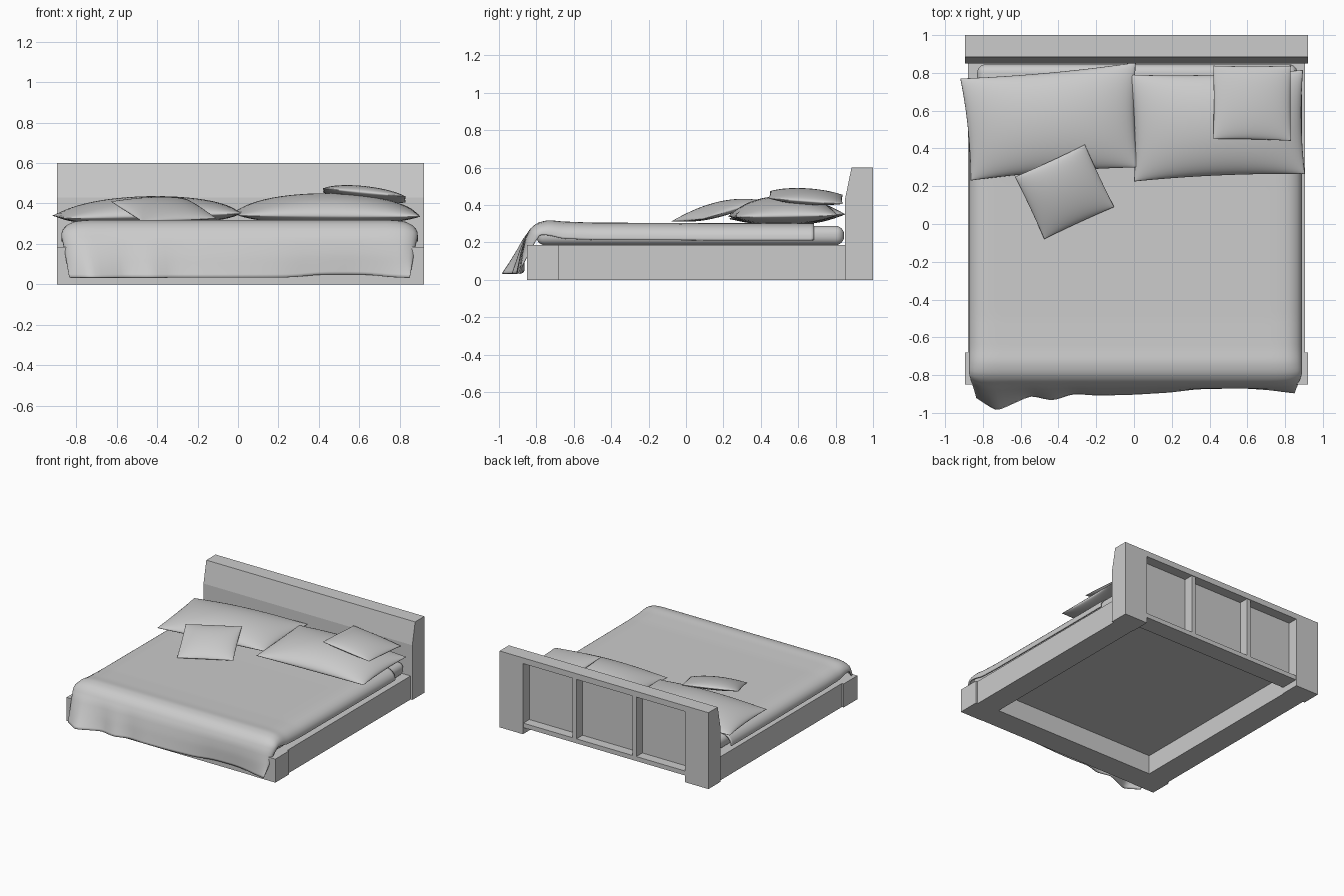
import bpy, bmesh, math
from mathutils import Vector

if "Cube" in bpy.data.objects:
    bpy.data.objects.remove(bpy.data.objects["Cube"])

CX = 0.0125  # centre line of the frame


def finish(name, bm, smooth=False):
    bmesh.ops.recalc_face_normals(bm, faces=bm.faces)
    me = bpy.data.meshes.new(name)
    bm.to_mesh(me)
    bm.free()
    ob = bpy.data.objects.new(name, me)
    bpy.context.collection.objects.link(ob)
    if smooth:
        me.polygons.foreach_set("use_smooth", [True] * len(me.polygons))
    return ob


def box(name, x0, x1, y0, y1, z0, z1):
    bm = bmesh.new()
    bmesh.ops.create_cube(bm, size=1)
    for v in bm.verts:
        v.co = ((x0 + x1) / 2 + v.co.x * (x1 - x0), (y0 + y1) / 2 + v.co.y * (y1 - y0),
                (z0 + z1) / 2 + v.co.z * (z1 - z0))
    return finish(name, bm)


def extrude_x(name, profile, x0, x1):
    """Extrude a (y, z) outline along x."""
    bm = bmesh.new()
    f = bm.faces.new([bm.verts.new((x0, y, z)) for y, z in profile])
    new = bmesh.ops.extrude_face_region(bm, geom=[f])["geom"]
    bmesh.ops.translate(bm, vec=(x1 - x0, 0, 0),
                        verts=[g for g in new if isinstance(g, bmesh.types.BMVert)])
    return finish(name, bm)


def lerp_points(pts, t):
    """Piecewise linear lookup: pts are (t, value...) tuples."""
    for a, b in zip(pts, pts[1:]):
        if t <= b[0]:
            k = max(0, (t - a[0]) / (b[0] - a[0]))
            return [p + (q - p) * k for p, q in zip(a[1:], b[1:])]
    return list(pts[-1][1:])


def sheet(bm, nu, nv, fn):
    rows = [[bm.verts.new(fn(i / nu, j / nv)) for i in range(nu + 1)] for j in range(nv + 1)]
    for r0, r1 in zip(rows, rows[1:]):
        for i in range(nu):
            bm.faces.new((r0[i], r0[i + 1], r1[i + 1], r1[i]))


def pillow(name, corners, up, down, pinch, floor=0.0, n=28):
    """Stuffed pillow; corners run front-left, front-right, back-right, back-left."""
    a, b, c, d = (Vector(p) for p in corners)
    normal = (b - a).cross(d - a).normalized()
    bm = bmesh.new()
    for side, t in ((1, up), (-1, down)):
        def point(s, r):
            u, v = -math.cos(s * math.pi), -math.cos(r * math.pi)
            pu = u * (1 - pinch * (1 - v * v))
            pv = v * (1 - pinch * 1.5 * (1 - u * u))
            k, m = (pu + 1) / 2, (pv + 1) / 2
            p = a.lerp(b, k).lerp(d.lerp(c, k), m)
            h = t * (max(0, 1 - u * u) * max(0, 1 - v * v)) ** 0.55
            p = p + normal * side * h
            p.z = max(p.z, floor)
            return p
        sheet(bm, n, n, point)
    bmesh.ops.remove_doubles(bm, verts=bm.verts, dist=1e-5)
    return finish(name, bm, True)


# headboard: slanted front, hollow back with legs and dividers
front = [(0.85, 0.43), (0.885, 0.6), (1.0, 0.6)]
for s, side in ((-1, "left"), (1, "right")):
    xs = sorted((CX + s * 0.9075, CX + s * 0.705))
    extrude_x(f"headboard_leg_{side}", [(0.85, 0)] + front + [(1.0, 0)], *xs)
    box(f"headboard_divider_{side}", CX + s * 0.26 - 0.017, CX + s * 0.26 + 0.017, 0.9, 0.995, 0.07, 0.56)
extrude_x("headboard_panel", [(0.85, 0.05)] + front + [(1.0, 0.555), (0.92, 0.555), (0.92, 0.05)],
          CX - 0.705, CX + 0.705)
box("headboard_bottom_rail", CX - 0.705, CX + 0.705, 0.9, 0.995, 0.05, 0.085)

# bed frame: rails, front legs and two base panels
for s, side in ((-1, "left"), (1, "right")):
    box(f"side_rail_{side}", *sorted((CX + s * 0.8925, CX + s * 0.71)), -0.68, 0.85, 0, 0.185)
    box(f"front_leg_{side}", *sorted((CX + s * 0.9075, CX + s * 0.71)), -0.85, -0.68, 0, 0.185)
    box(f"base_panel_{side}", *sorted((CX, CX + s * 0.71)), -0.67, 0.86, 0.15, 0.183)
box("front_rail", CX - 0.71, CX + 0.71, -0.847, -0.66, 0, 0.185)

# mattress
mattress = box("mattress", -0.83, 0.865, -0.8, 0.845, 0.186, 0.288)
bev = mattress.modifiers.new("bevel", "BEVEL")
bev.width, bev.segments = 0.045, 6
mattress.data.polygons.foreach_set("use_smooth", [True] * 6)

# duvet: path along the bed (t, y, z, hang) and drop over both sides
path = [(0, 0.69, 0.303, 0), (0.3, 0.2, 0.303, 0), (0.6, -0.5, 0.306, 0), (0.7, -0.66, 0.312, 0),
        (0.75, -0.735, 0.32, 0.1), (0.79, -0.795, 0.306, 0.3), (0.83, -0.836, 0.272, 0.6),
        (0.87, -0.86, 0.22, 0.85), (0.92, -0.872, 0.14, 1), (1, -0.875, 0.03, 1)]
section = [(0, 0.0, 0.0), (0.7, 0.76, 0.0), (0.78, 0.82, 0.008), (0.85, 0.86, 0.03),
           (0.92, 0.88, 0.06), (1, 0.882, 0.095)]
hem = [(-0.88, -0.92), (-0.76, -0.995), (-0.66, -0.95), (-0.57, -0.91), (-0.45, -0.94), (-0.34, -0.9),
       (-0.2, -0.91), (0, -0.905), (0.2, -0.893), (0.35, -0.875), (0.6, -0.87), (0.75, -0.88), (0.9, -0.9)]


def duvet_point(s, t):
    u = 2 * s - 1
    y, z, hang = lerp_points(path, t)
    x, drop = lerp_points(section, abs(u))
    x = math.copysign(x, u) + 0.008
    f = max(0, (t - 0.84) / 0.16)
    y += (lerp_points(hem, x)[0] + 0.875) * f ** 1.3
    x *= 1 - 0.045 * f
    # hem lifts where it tucks under on the right
    z += 0.015 * f * math.exp(-((x - 0.52) / 0.2) ** 4)
    return x, y + drop * hang * (1 - f) * 0.9, z - drop * (1 - hang)


bm = bmesh.new()
sheet(bm, 64, 70, duvet_point)
duvet = finish("duvet", bm, True)
if duvet.data.polygons[len(duvet.data.polygons) // 3].normal.z < 0:
    duvet.data.flip_normals()
sm = duvet.modifiers.new("soften", "SMOOTH")
sm.factor, sm.iterations = 0.5, 3
sol = duvet.modifiers.new("thickness", "SOLIDIFY")
sol.thickness, sol.offset = 0.008, -1

# pillows and cushions
pillow("pillow_left", [(-0.865, 0.23, 0.325), (0.02, 0.30, 0.35), (0.01, 0.855, 0.35), (-0.92, 0.77, 0.34)],
       0.095, 0.05, 0.03, 0.296)
pillow("pillow_right", [(0.0, 0.225, 0.34), (0.905, 0.265, 0.335), (0.895, 0.815, 0.345), (-0.02, 0.79, 0.36)],
       0.105, 0.05, 0.03, 0.296)
pillow("cushion_left", [(-0.475, -0.08, 0.312), (-0.105, 0.09, 0.325), (-0.26, 0.42, 0.425), (-0.63, 0.25, 0.41)],
       0.045, 0.03, 0.012, 0.3)
pillow("cushion_right", [(0.42, 0.45, 0.475), (0.83, 0.44, 0.435), (0.83, 0.838, 0.405), (0.42, 0.838, 0.455)],
       0.042, 0.035, 0.012)
